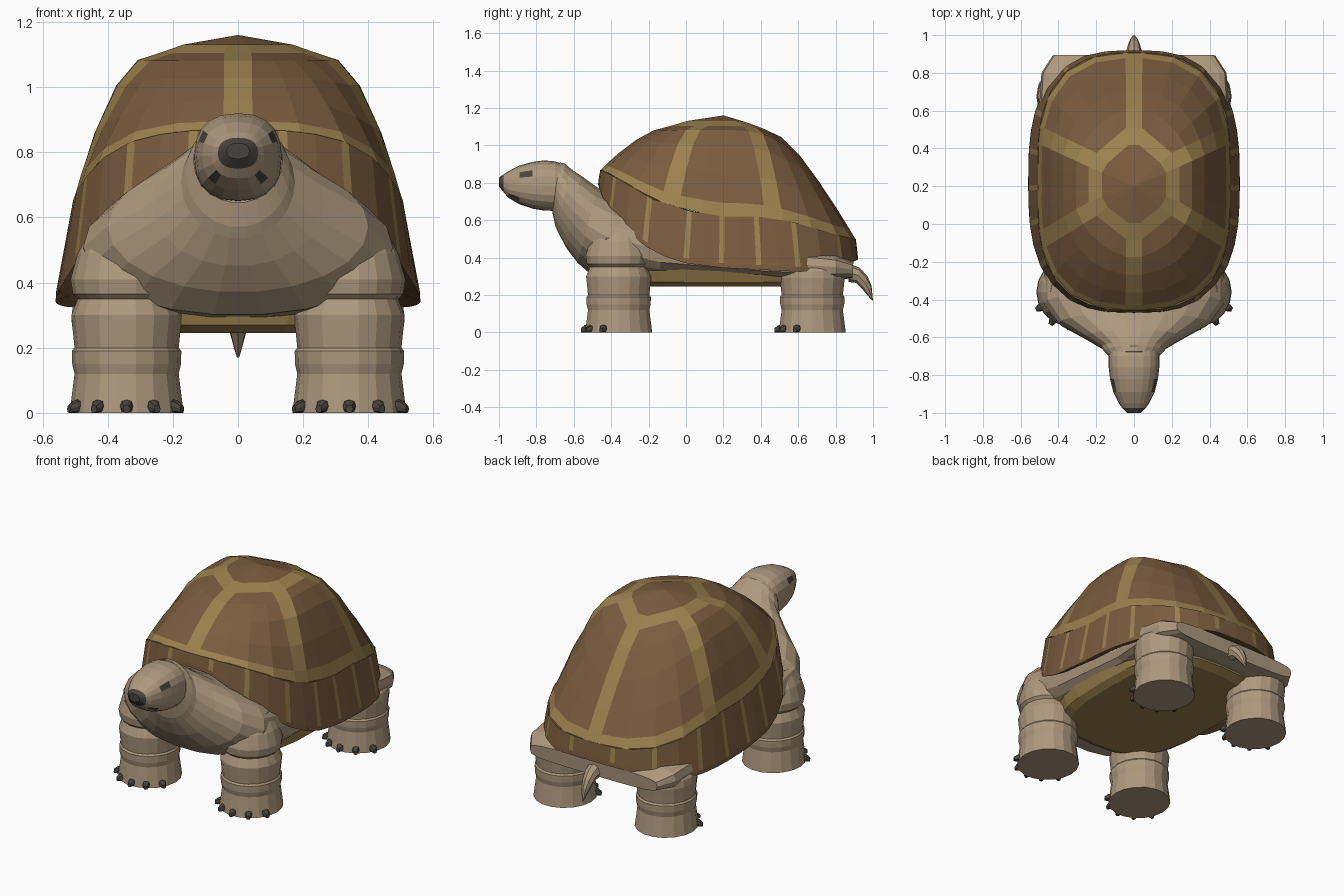
import bpy, bmesh, math
from math import sin, cos, pi, atan2
from mathutils import Vector as V

if "Cube" in bpy.data.objects:
    bpy.data.objects.remove(bpy.data.objects["Cube"])


def material(name, rgb):
    m = bpy.data.materials.new(name)
    m.diffuse_color = (*[(c / 255) ** 2.2 for c in rgb], 1)
    m.use_nodes = True
    m.node_tree.nodes["Principled BSDF"].inputs["Base Color"].default_value = m.diffuse_color
    return m


SKIN = material("skin", (172, 151, 125))
BROWN = material("shell_brown", (121, 92, 64))
OCHRE = material("shell_ochre", (154, 128, 79))
DARK = material("claw_grey", (74, 69, 64))


def finish(name, bm, mats):
    bmesh.ops.recalc_face_normals(bm, faces=bm.faces)
    me = bpy.data.meshes.new(name)
    bm.to_mesh(me)
    bm.free()
    for m in mats:
        me.materials.append(m)
    ob = bpy.data.objects.new(name, me)
    bpy.context.collection.objects.link(ob)
    return ob


def ring(c, u, v, n=18, p=2.0):
    """Superellipse cross-section with half axes u and v."""
    pw = lambda t: math.copysign(abs(t) ** (2 / p), t)
    return [V(c) + V(u) * pw(cos(2 * pi * i / n)) + V(v) * pw(sin(2 * pi * i / n)) for i in range(n)]


def upright(ty, tz, by, bz, rx, n=18, p=2.0):
    """Cross-section between a top and a bottom point on the centre plane."""
    return ring((0, (ty + by) / 2, (tz + bz) / 2), (rx, 0, 0), (0, (ty - by) / 2, (tz - bz) / 2), n, p)


def loft(name, rings, mats, rule=None, caps=True):
    bm = bmesh.new()
    rows = [[bm.verts.new(p) for p in r] for r in rings]
    n = len(rows[0])
    for j in range(len(rows) - 1):
        for i in range(n):
            k = (i + 1) % n
            f = bm.faces.new((rows[j][i], rows[j][k], rows[j + 1][k], rows[j + 1][i]))
            if rule:
                f.material_index = rule(j, i, f.calc_center_median())
    if caps:
        for j, r in ((0, rows[0]), (len(rows) - 1, rows[-1])):
            f = bm.faces.new(r)
            if rule:
                f.material_index = rule(j, 0, f.calc_center_median())
    return finish(name, bm, mats)


def interp(table, x):
    if x <= table[0][0]:
        return table[0][1]
    for (a, p), (b, q) in zip(table, table[1:]):
        if x <= b:
            return p + (q - p) * (x - a) / (b - a)
    return table[-1][1]


# ---- shell outline and edge heights
CY, A, B, N = 0.225, 0.56, 0.695, 2.8
LOW = [(-.47, .79), (-.43, .68), (-.3, .52), (-.2, .45), (-.1, .40), (0, .37), (.2, .345), (.6, .325), (.8, .33), (.92, .39)]
UP = [(-.47, .87), (-.40, .83), (-.2, .71), (0, .65), (.2, .62), (.4, .62), (.6, .59), (.8, .53), (.92, .50)]


def outline(th, s=1.0):
    r = s / ((abs(cos(th)) / A) ** N + (abs(sin(th)) / B) ** N) ** (1 / N)
    return V((r * cos(th), CY + r * sin(th), 0))


def low(th, s=1.0, dz=0.0):
    p = outline(th, s)
    p.z = interp(LOW, outline(th).y) + dz
    return p


def up(th, k=1.0):
    p = outline(th, (0.98 - 0.075 * cos(th) ** 2) * k)
    p.z = interp(UP, outline(th).y)
    return p


# ---- domed shell: six scutes, six ribs and a hexagon on top
ribs = [((0, -.08), (0, -.42)), ((.22, .08), (.47, -.07)), ((.22, .34), (.48, .46)),
        ((0, .51), (0, .87)), ((-.22, .34), (-.48, .46)), ((-.22, .08), (-.47, -.07))]
edges = []
for h, m in ribs:
    h = V((*h, 0))
    d = V((m[0], m[1] - CY, 0))
    o = V((h.x, h.y - .21, 0)).normalized()
    side = V((-o.y, o.x, 0)) * 0.042
    th, dt = atan2(d.y, d.x), 0.042 / d.length
    if edges:
        while th < edges[-1][3]:
            th += 2 * pi
    edges.append((h - side, th - dt, h + side, th + dt))
cols = []
for i, (h0, t0, h1, t1) in enumerate(edges):
    g0, s0 = edges[(i + 1) % 6][:2]
    s0 += 2 * pi if i == 5 else 0
    cols.append((h0, t0, True))
    cols += [(h1.lerp(g0, k / 4), t1 + (s0 - t1) * k / 4, False) for k in range(4)]


def hex_top(h):
    return V((h.x, h.y, 1.105 - .06 * max(0, h.y - .35) / .16))


def dome(h, th, f):
    a, b = up(th), hex_top(h)
    p = a.lerp(b, f)
    power = 1.42 - 0.2 * sin(th) + 0.8 * cos(th) ** 2
    p.z = a.z + (b.z - a.z) * (1 - (1 - f) ** power)
    return p


steps = (0, .07, .25, .5, .75, 1)
rows = [[dome(h, t, f) for h, t, _ in cols] for f in steps]
apex = V((0, .2, 0))
rows.append([hex_top(h).lerp(V((0, .2, 1.19)), .3) for h, _, _ in cols])
rows.append([apex + V((0, 0, 1.16)) + V((h.x, h.y - .2, 0)) * .01 for h, _, _ in cols])


def dome_rule(j, i, c):
    if j in (0, 5):
        return 1
    return 1 if j < 5 and cols[i][2] else 0


loft("shell_dome", rows, [BROWN, OCHRE], dome_rule)

# ---- marginal scutes round the rim, split by narrow ribs
half = []
for y in (-.22, 0, .19, .39, .6):
    half.append(atan2(y - CY, A * (1 - (abs(y - CY) / B) ** N) ** (1 / N)))
for x, s in ((.14, -1), (.34, -1), (.14, 1), (.37, 1)):
    half.append(atan2(s * B * (1 - (x / A) ** N) ** (1 / N), x))
centres = sorted([t % (2 * pi) for t in half] + [(pi - t) % (2 * pi) for t in half])
mcols = []
for i, t in enumerate(centres):
    nxt = centres[i + 1] if i + 1 < len(centres) else centres[0] + 2 * pi
    w, w2 = .014 / (outline(t) - V((0, CY, 0))).length, .014 / (outline(nxt) - V((0, CY, 0))).length
    mcols += [(t - w, True), (t + w, False), ((t + w + nxt - w2) / 2, False)]
mrows = [[low(t, .80, .07) for t, _ in mcols], [low(t, .93, .015) for t, _ in mcols],
         [low(t) for t, _ in mcols], [low(t, .997, .025) for t, _ in mcols],
         [up(t, 1.003) for t, _ in mcols], [up(t, .96) for t, _ in mcols]]
loft("shell_rim", mrows, [BROWN, OCHRE],
     lambda j, i, c: 1 if j == 3 and mcols[i][1] else 0, caps=False)

# ---- belly plate
loft("belly_plate", [ring((0, .2, z), (rx, 0, 0), (0, ry, 0), 28, 3) for z, rx, ry in
                     ((.245, .37, .53), (.27, .41, .58), (.34, .44, .60))], [OCHRE])

# ---- body with chest and neck
body = [(-.69, .895, -.70, .66, .12, 2), (-.675, .91, -.715, .645, .137, 2), (-.645, .905, -.70, .57, .16, 2),
        (-.62, .88, -.685, .535, .175, 2), (-.56, .84, -.64, .45, .265, 2), (-.47, .775, -.58, .37, .40, 2),
        (-.35, .72, -.50, .30, .475, 2.1), (-.1, .60, -.15, .28, .475, 2.8), (.4, .46, .4, .285, .47, 3.5),
        (.65, .44, .65, .28, .50, 4), (.8, .42, .8, .28, .49, 4), (.895, .38, .89, .29, .43, 4)]
loft("body", [upright(a, b, c, d, r, 22, p) for a, b, c, d, r, p in body], [SKIN])

# ---- head with beak, eyes and mouth
head = [(-.66, .90, .66, .125), (-.70, .915, .65, .135), (-.76, .92, .652, .134), (-.82, .912, .662, .127),
        (-.89, .893, .685, .11), (-.95, .862, .72, .08), (-.975, .845, .75, .062), (-1.0, .828, .78, .035)]


def head_rule(j, i, c):
    eye = j == 3 and .832 < c.z < .858
    mouth = j == 4 and .715 < c.z < .735
    return 1 if eye or mouth or c.y < -.966 else 0


loft("head", [upright(y, t, y, b, r, 20, 2.4) for y, t, b, r in head], [SKIN, DARK], head_rule)

# ---- legs and claws
foot = [(0, .175), (.04, .17), (.12, .16), (.15, .167), (.19, .168), (.2, .16), (.25, .165)]
front = foot + [(.30, .17), (.35, .15), (.365, .165), (.41, .172), (.49, .15), (.58, .10)]
rear = foot + [(.29, .17), (.33, .165), (.38, .13)]
for end, y, prof in (("front", -.36, front), ("rear", .675, rear)):
    for sx, side in ((1, "right"), (-1, "left")):
        x = .342 * sx
        loft(f"{end}_leg_{side}", [ring((x, y, z), (r, 0, 0), (0, r * 1.04, 0), 18) for z, r in prof], [SKIN])
        for k, deg in enumerate((-58, -28, 0, 30, 62)):
            a = math.radians(deg) * sx
            out = V((sin(a), -cos(a), 0))
            across = V((cos(a), sin(a), 0))
            c = V((x, y, 0)) + out * .165
            loft(f"{end}_claw_{side}_{k + 1}",
                 [ring(c + out * d + V((0, 0, h / 2)), across * w, (0, 0, h / 2), 8, 2.6)
                  for d, w, h in ((-.02, .02, .042), (.015, .02, .04), (.036, .011, .024))], [DARK])

# ---- curved tail
tail = [(.87, .37, .87, .27, .045), (.93, .345, .91, .265, .04), (.97, .30, .94, .235, .03),
        (.992, .25, .965, .205, .02), (1.0, .17, .994, .172, .004)]
loft("tail", [upright(a, b, c, d, r, 8) for a, b, c, d, r in tail], [SKIN])
